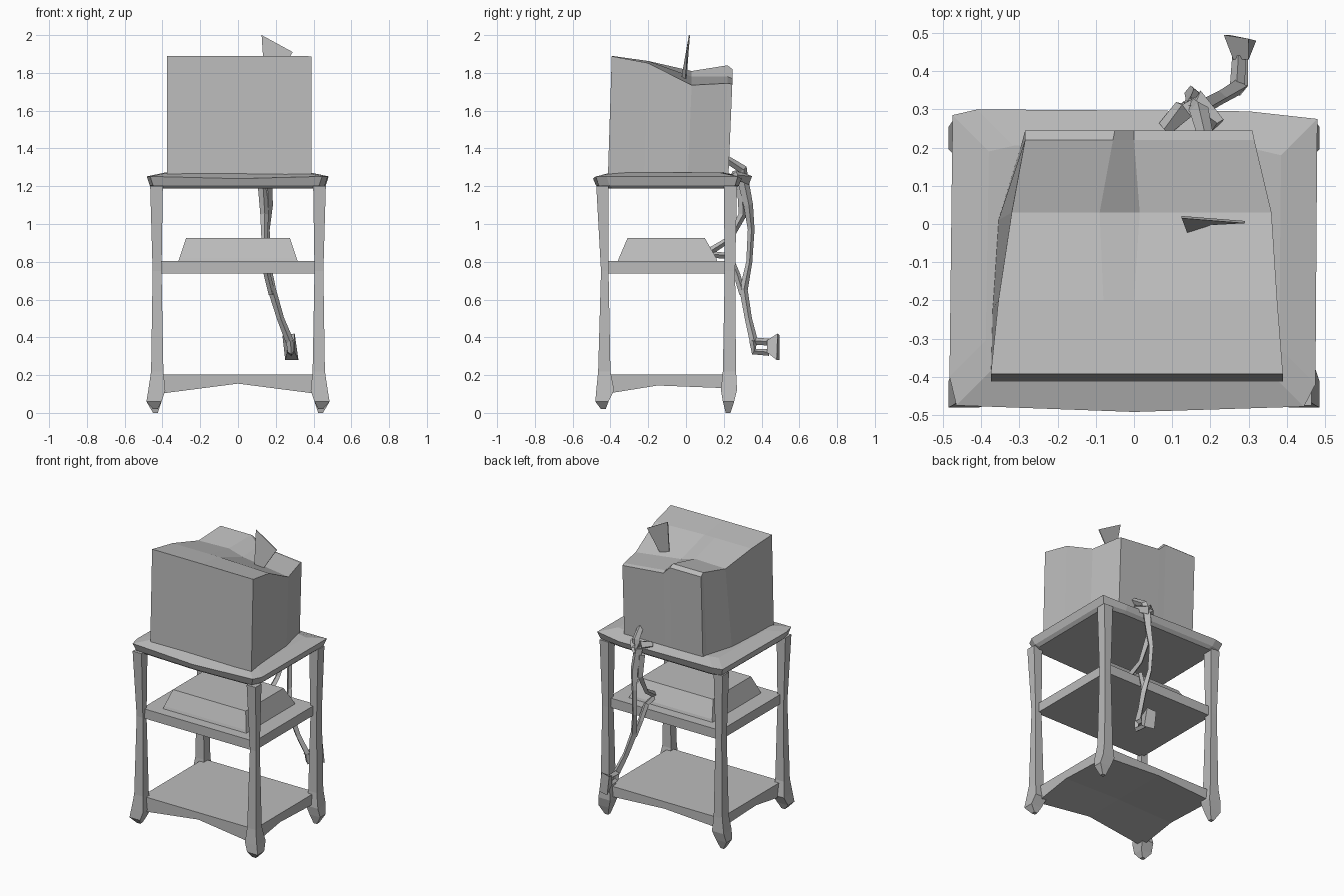
import bpy, bmesh, math
from mathutils import Vector

grey = bpy.data.materials.new("plain grey")
grey.diffuse_color = (0.5, 0.5, 0.5, 1)


def finish(name, bm):
    bmesh.ops.recalc_face_normals(bm, faces=bm.faces)
    me = bpy.data.meshes.new(name)
    bm.to_mesh(me)
    bm.free()
    me.materials.append(grey)
    ob = bpy.data.objects.new(name, me)
    bpy.context.collection.objects.link(ob)
    return ob


def skin(name, rings):
    """Closed solid through rings with equal point counts."""
    bm = bmesh.new()
    vs = [[bm.verts.new(p) for p in r] for r in rings]
    n = len(vs[0])
    for a, b in zip(vs, vs[1:]):
        for i in range(n):
            j = (i + 1) % n
            bm.faces.new((a[i], a[j], b[j], b[i]))
    bm.faces.new(vs[0])
    bm.faces.new(vs[-1])
    return finish(name, bm)


def loft(name, rows):
    """Stack of rectangles: (z, x0, x1, y0, y1)."""
    return skin(name, [[(x0, y0, z), (x1, y0, z), (x1, y1, z), (x0, y1, z)]
                       for z, x0, x1, y0, y1 in rows])


def tube(name, path, sides=4):
    """Tapering tube: (x, y, z, radius)."""
    pts = [Vector(p[:3]) for p in path]
    rings = []
    for i, p in enumerate(pts):
        t = (pts[min(i + 1, len(pts) - 1)] - pts[max(i - 1, 0)]).normalized()
        u = t.cross(Vector((1, 0.1, 0.1))).normalized()
        w = t.cross(u)
        r = path[i][3]
        rings.append([p + r * (u * math.cos(a) + w * math.sin(a))
                      for a in (2 * math.pi * k / sides for k in range(sides))])
    return skin(name, rings)


def grid_block(name, top, bottom):
    """Solid between two grids of points."""
    bm = bmesh.new()
    t = [[bm.verts.new(p) for p in r] for r in top]
    b = [[bm.verts.new(p) for p in r] for r in bottom]
    m, n = len(t), len(t[0])
    for g in (t, b):
        for i in range(m - 1):
            for j in range(n - 1):
                bm.faces.new((g[i][j], g[i][j + 1], g[i + 1][j + 1], g[i + 1][j]))
    rim = ([(0, j) for j in range(n)] + [(i, n - 1) for i in range(1, m)]
           + [(m - 1, j) for j in range(n - 2, -1, -1)] + [(i, 0) for i in range(m - 2, 0, -1)])
    for (i, j), (k, l) in zip(rim, rim[1:] + rim[:1]):
        bm.faces.new((t[i][j], t[k][l], b[k][l], b[i][j]))
    return finish(name, bm)


# Legs, waisted in the middle, with pointed, flared feet
legs = {"front": ((0.02, -0.45, -0.425), (0.06, -0.48, -0.41), (0.12, -0.475, -0.38),
                  (0.22, -0.465, -0.40), (0.75, -0.45, -0.41), (1.2, -0.475, -0.41)),
        "back": ((0.0, 0.21, 0.235), (0.06, 0.195, 0.255), (0.12, 0.185, 0.27),
                 (0.22, 0.195, 0.265), (0.75, 0.205, 0.26), (1.2, 0.2, 0.27))}
leg_x = ((0.425, 0.45), (0.405, 0.485), (0.385, 0.475), (0.395, 0.46), (0.405, 0.452), (0.398, 0.465))
for side, s in (("left", -1), ("right", 1)):
    for end, rows in legs.items():
        loft(f"{end}_{side}_leg", [(z, s * a, s * b, y0, y1) for (z, y0, y1), (a, b) in zip(rows, leg_x)])

# Top shelf: undercut rim with clipped corners, sloping up to the television
def rim(z, g, lift=0.0):
    return [(-0.465 + g, -0.475 + g, z + lift), (0, -0.492 + g, z), (0.445 - g, -0.478 + g, z + lift),
            (0.475 - g, -0.42 + g, z + lift), (0.48 - g, 0.275 - g, z + lift), (0.3, 0.295 - g, z),
            (-0.41 + g, 0.3 - g, z + lift), (-0.475 + g, 0.285 - g, z + lift), (-0.483 + g, -0.4 + g, z + lift)]


skin("top_shelf", [rim(1.187, 0.035), rim(1.205, 0.015), rim(1.24, 0, 0.012), rim(1.272, 0.095)])

# Middle shelf
loft("middle_shelf", [(0.738, -0.425, 0.425, -0.43, 0.235), (0.803, -0.425, 0.425, -0.43, 0.235)])

# Bottom shelf, underside dipping at the corners, mostly in front
xs, ys = (-0.425, 0, 0.425), (-0.43, -0.15, 0.235)
dip = ((0.1, 0.155, 0.1), (0.145, 0.155, 0.145), (0.13, 0.155, 0.13))
grid_block("bottom_shelf", [[(x, y, 0.203) for x in xs] for y in ys],
           [[(x, y, z) for x, z in zip(xs, zs)] for y, zs in zip(ys, dip)])

# Video player on the middle shelf
loft("video_player", [(0.79, -0.32, 0.32, -0.365, 0.17), (0.82, -0.31, 0.31, -0.355, 0.16),
                      (0.925, -0.275, 0.275, -0.31, 0.1)])

# Television: top slopes back, with a hump at the rear left
tv_rows = [(-0.393, (-0.375, -0.08, 0.0, 0.39), (1.89, 1.89, 1.89, 1.888)),
           (-0.2, (-0.355, -0.08, 0.0, 0.375), (1.863, 1.863, 1.863, 1.852)),
           (0.03, (-0.32, -0.09, 0.015, 0.36), (1.803, 1.81, 1.78, 1.735)),
           (0.22, (-0.285, -0.055, 0.0, 0.315), (1.84, 1.84, 1.78, 1.745)),
           (0.245, (-0.285, -0.05, 0.0, 0.31), (1.82, 1.82, 1.77, 1.74))]
tv_low = (0, 0.015, 0.035, 0.012, 0)
grid_block("television", [[(x, y, z) for x, z in zip(x4, z4)] for y, x4, z4 in tv_rows],
           [[(x - (w if k == 0 else 0), y - 0.02, 1.262) for k, x in enumerate(x4)]
            for (y, x4, z4), w in zip(tv_rows, tv_low)])

# Stubby antenna fin on top
fin = [(0.125, 0.018, 2.0), (0.29, 0.005, 1.91), (0.2, 0.0, 1.77), (0.14, -0.022, 1.77)]
skin("antenna", [[(x, y - 0.003, z) for x, y, z in fin], [(x, y + 0.003, z) for x, y, z in fin]])

# Cable bundle behind the television
tube("cable_knot", [(0.08, 0.25, 1.26, 0.02), (0.13, 0.30, 1.27, 0.03),
                    (0.16, 0.32, 1.24, 0.035), (0.22, 0.26, 1.26, 0.02)])
tube("cable_stub", [(0.19, 0.22, 1.34, 0.02), (0.17, 0.30, 1.29, 0.025), (0.15, 0.31, 1.2, 0.025)])

# Main cord hanging down to the plug
tube("power_cord", [(0.15, 0.3, 1.24, 0.03), (0.16, 0.33, 1.1, 0.025), (0.15, 0.345, 0.97, 0.018),
                    (0.155, 0.335, 0.8, 0.016), (0.18, 0.305, 0.65, 0.022),
                    (0.225, 0.33, 0.5, 0.019), (0.275, 0.36, 0.375, 0.022)])

# Thinner cables to the video player
tube("video_cable", [(0.13, 0.295, 1.2, 0.025), (0.14, 0.3, 1.05, 0.022),
                     (0.14, 0.23, 0.92, 0.016), (0.15, 0.12, 0.85, 0.02)])
tube("player_cord", [(0.15, 0.12, 0.84, 0.018), (0.14, 0.23, 0.83, 0.018),
                     (0.155, 0.27, 0.73, 0.018), (0.18, 0.3, 0.63, 0.018)])

# Plug: two arms opening to a flared end
tube("plug_upper_arm", [(0.27, 0.35, 0.38, 0.02), (0.275, 0.44, 0.375, 0.018)])
tube("plug_lower_arm", [(0.275, 0.355, 0.38, 0.02), (0.28, 0.36, 0.325, 0.018), (0.28, 0.44, 0.32, 0.018)])
skin("plug_end", [[(0.26, 0.43, 0.32), (0.3, 0.43, 0.32), (0.3, 0.43, 0.385), (0.26, 0.43, 0.385)],
                  [(0.25, 0.495, 0.28), (0.32, 0.48, 0.28), (0.3, 0.485, 0.42), (0.235, 0.495, 0.41)]])
